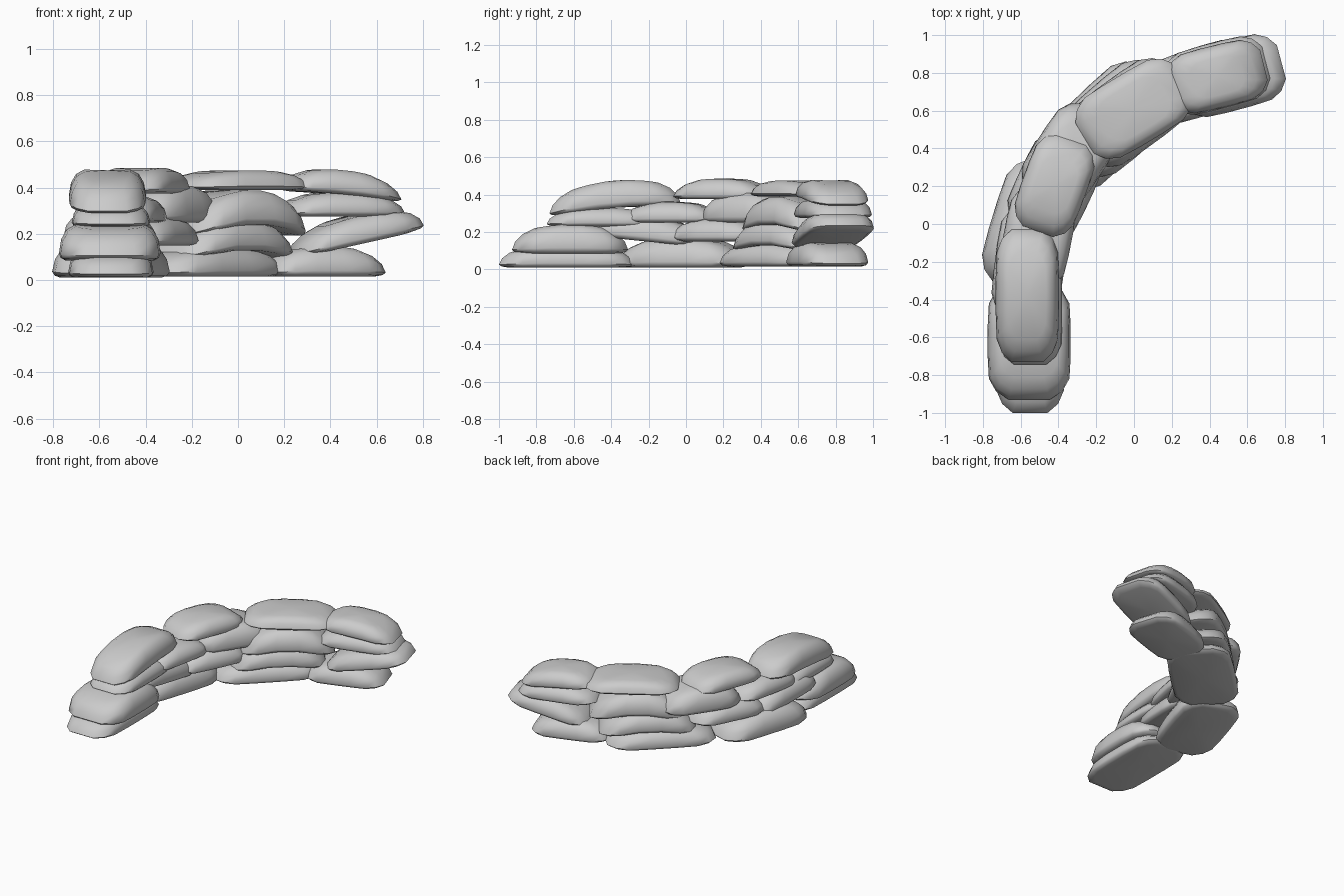
import bpy, bmesh, math
from mathutils import Matrix, Vector

old = bpy.data.objects.get("Cube")
if old:
    bpy.data.objects.remove(old, do_unlink=True)

grey = bpy.data.materials.new("light grey cloth")
grey.use_nodes = True
GREY = (0.6, 0.6, 0.6, 1)
grey.diffuse_color = GREY
grey.node_tree.nodes["Principled BSDF"].inputs["Base Color"].default_value = GREY

# Pillow section with a low seam: (height fraction, inset from the seam)
RINGS = [(0, 0.035), (0.07, 0.01), (0.2, 0), (0.6, 0.012), (0.87, 0.04), (1, 0.085)]


def outline(a, b):
    """Rectangle with softly chamfered corners, bulging a little at the sides."""
    ca, cb = min(a * 0.36, 0.12), b * 0.5
    quarter = [(a, b - cb), (a - ca * 0.4, b - cb * 0.4), (a - ca, b * 0.97), (a * 0.25, b)]
    half = quarter + [(-x, y) for x, y in reversed(quarter)]
    return half + [(-x, -y) for x, y in half]


def sandbag(name, x, y, bottom, top, length, width, angle, pitch=0, arch=0):
    """Pitch raises the far end; arch drops both ends over the bag below."""
    bm = bmesh.new()
    rings = []
    height = top - bottom
    for f, inset in RINGS:
        pts = outline(length / 2 - inset * 1.4, width / 2 - inset * 0.8)
        ring = []
        for px, py in pts:
            t = 2 * px / length
            z = height * (f * (1 - 0.35 * t * t) - 0.5)
            ring.append(bm.verts.new((px, py, z + pitch * t - arch * t * t)))
        rings.append(ring)
    n = len(rings[0])
    for low, high in zip(rings, rings[1:]):
        for i in range(n):
            j = (i + 1) % n
            bm.faces.new((low[i], low[j], high[j], high[i]))
    # Caps fan around a middle point
    for ring, side in ((rings[0], -1), (rings[-1], 1)):
        mid = bm.verts.new((0, 0, side * height / 2))
        for i in range(n):
            bm.faces.new((ring[i], ring[(i + 1) % n], mid))
    bmesh.ops.recalc_face_normals(bm, faces=bm.faces[:])
    bm.transform(Matrix.Translation(Vector((x, y, (bottom + top) / 2)))
                 @ Matrix.Rotation(math.radians(angle), 4, "Z"))
    mesh = bpy.data.meshes.new(name)
    bm.to_mesh(mesh)
    bm.free()
    mesh.materials.append(grey)
    obj = bpy.data.objects.new(name, mesh)
    bpy.context.collection.objects.link(obj)
    obj.select_set(True)
    bpy.context.view_layer.objects.active = obj


bpy.ops.object.select_all(action="DESELECT")

# Ground course
sandbag("ground_bag_front", -0.55, -0.64, 0.01, 0.13, 0.72, 0.37, 90)
sandbag("ground_bag_side", -0.55, -0.01, 0.01, 0.165, 0.68, 0.41, 73)
sandbag("ground_bag_corner", -0.15, 0.52, 0.015, 0.14, 0.72, 0.43, 44)
sandbag("ground_bag_end", 0.355, 0.755, 0.015, 0.145, 0.54, 0.36, 18)

# Second course
sandbag("second_bag_front", -0.555, -0.62, 0.085, 0.24, 0.62, 0.44, 90)
sandbag("second_bag_side", -0.55, -0.2, 0.15, 0.28, 0.6, 0.37, 82, -0.03)
sandbag("second_bag_bend", -0.42, 0.2, 0.15, 0.27, 0.54, 0.4, 65)
sandbag("second_bag_corner", -0.08, 0.56, 0.13, 0.265, 0.64, 0.43, 41, 0, 0.05)
sandbag("second_bag_end", 0.51, 0.785, 0.16, 0.28, 0.56, 0.37, 15, 0.06)

# Third course
sandbag("third_bag_front", -0.55, -0.45, 0.23, 0.33, 0.59, 0.34, 90)
sandbag("third_bag_side", -0.51, -0.07, 0.25, 0.36, 0.52, 0.36, 79)
sandbag("third_bag_bend", -0.34, 0.36, 0.25, 0.41, 0.54, 0.38, 57)
sandbag("third_bag_corner", -0.02, 0.59, 0.24, 0.39, 0.62, 0.41, 36, 0, 0.06)
sandbag("third_bag_end", 0.44, 0.785, 0.275, 0.38, 0.54, 0.35, 15)

# Top course
sandbag("top_bag_front", -0.565, -0.38, 0.33, 0.475, 0.7, 0.335, 90, 0.03, 0.02)
sandbag("top_bag_side", -0.42, 0.205, 0.375, 0.485, 0.52, 0.34, 70)
sandbag("top_bag_corner", 0.0, 0.61, 0.39, 0.475, 0.61, 0.38, 31)
sandbag("top_bag_end", 0.44, 0.78, 0.37, 0.475, 0.51, 0.33, 14, -0.025, 0.01)

bpy.ops.object.shade_smooth_by_angle(angle=math.radians(50))
